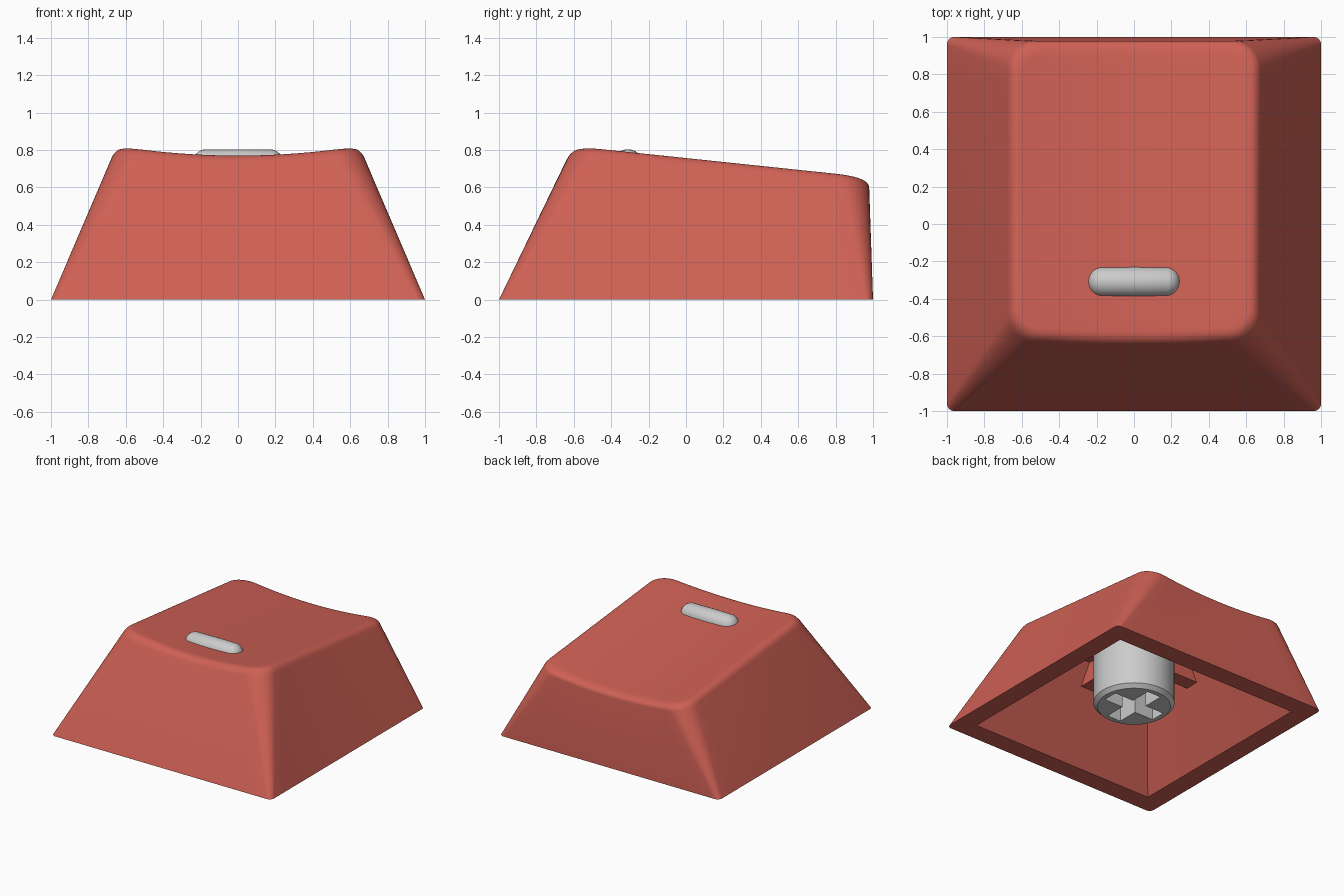
import bpy, bmesh, math

if "Cube" in bpy.data.objects:
    bpy.data.objects.remove(bpy.data.objects["Cube"])

red = bpy.data.materials.new("red_plastic")
red.diffuse_color = (0.62, 0.118, 0.09, 1)
red.use_nodes = True
red.node_tree.nodes["Principled BSDF"].inputs["Base Color"].default_value = red.diffuse_color


def finish(name, bm, mat=None, angle=30):
    bmesh.ops.remove_doubles(bm, verts=bm.verts, dist=1e-5)
    bmesh.ops.recalc_face_normals(bm, faces=bm.faces)
    me = bpy.data.meshes.new(name)
    bm.to_mesh(me)
    bm.free()
    ob = bpy.data.objects.new(name, me)
    bpy.context.collection.objects.link(ob)
    if mat:
        me.materials.append(mat)
    bpy.ops.object.select_all(action='DESELECT')
    ob.select_set(True)
    bpy.context.view_layer.objects.active = ob
    if angle:
        bpy.ops.object.shade_smooth_by_angle(angle=math.radians(angle))
    return ob


def rounded_rect(hx, y0, y1, r, arc=8, edge=16):
    """Outline points, always the same count, so rings can be bridged."""
    corners = [(hx - r, y1 - r, 0), (-hx + r, y1 - r, 90),
               (-hx + r, y0 + r, 180), (hx - r, y0 + r, 270)]
    pts = []
    for cx, cy, a0 in corners:
        for i in range(arc + 1):
            a = math.radians(a0 + 90 * i / arc)
            pts.append((cx + r * math.cos(a), cy + r * math.sin(a)))
    out = []
    for k in range(4):
        out += pts[k * (arc + 1):(k + 1) * (arc + 1)]
        a, b = out[-1], pts[((k + 1) * (arc + 1)) % len(pts)]
        out += [(a[0] + (b[0] - a[0]) * i / edge, a[1] + (b[1] - a[1]) * i / edge)
                for i in range(1, edge)]
    return out


def drop(x):
    return 0.047 * (1 - (x / 0.61) ** 2)


def top_point(x, y):
    # tilted, dished top; the front edge follows the sloping front wall
    if y < 0:
        y -= 0.487 * drop(x) * (y / 0.6) ** 4
    return (x, y, 0.757 - 0.105 * y - drop(x))


def ceiling(y):
    return 0.615 - 0.11 * y


# Cap shell: cavity, rim, walls, rounded upper edge and dished top
base = [(x, y, 0) for x, y in rounded_rect(1, -1, 1, 0.04)]
sharp = [top_point(*p) for p in rounded_rect(0.653, -0.602, 0.978, 0.15)]
flat = rounded_rect(0.603, -0.552, 0.9, 0.1)
inset = [top_point(*p) for p in flat]
rings = [[(x, y, ceiling(y)) for x, y in rounded_rect(0.51, -0.45, 0.83, 0)],
         [(x, y, 0) for x, y in rounded_rect(0.842, -0.842, 0.842, 0)],
         base]
for i in range(8):
    t = i / 7
    ring = []
    for b, s, n in zip(base, sharp, inset):
        w = [s[k] + (b[k] - s[k]) * 0.065 for k in range(3)]
        ring.append([(1 - t) ** 2 * w[k] + 2 * t * (1 - t) * s[k] + t * t * n[k]
                     for k in range(3)])
    rings.append(ring)
for i in range(1, 12):
    f = 1 - i / 12
    rings.append([top_point(x * f, 0.18 + (y - 0.18) * f) for x, y in flat])

bm = bmesh.new()
loops = [[bm.verts.new(p) for p in r] for r in rings]
n = len(base)
for a, b in zip(loops, loops[1:]):
    for i in range(n):
        j = (i + 1) % n
        bm.faces.new((a[i], a[j], b[j], b[i]))
bm.faces.new(loops[0])
tip = bm.verts.new(top_point(0, 0.18))
for i in range(n):
    bm.faces.new((loops[-1][i], loops[-1][(i + 1) % n], tip))
finish("cap_shell", bm, red)


# Ribs under the ceiling, joining the stem to the walls
def prism(name, profile, place, mat=None):
    bm = bmesh.new()
    sides = [[bm.verts.new(place(u, v, s)) for u, v in profile] for s in (0, 1)]
    for f in sides:
        bm.faces.new(f)
    m = len(profile)
    for i in range(m):
        j = (i + 1) % m
        bm.faces.new((sides[0][i], sides[0][j], sides[1][j], sides[1][i]))
    return finish(name, bm, mat, None)


prism("side_ribs", [(-0.62, 0.5), (0.62, 0.5), (0.55, 0.63), (-0.55, 0.63)],
      lambda u, v, s: (u, 0.12 * s - 0.06, v), red)
prism("front_back_ribs", [(-0.57, 0.5), (0.85, 0.5), (0.85, 0.54), (-0.47, 0.68)],
      lambda u, v, s: (0.12 * s - 0.06, u, v), red)

# Stem: chamfered post with a cross-shaped socket
bm = bmesh.new()
seg = 64
loops = []
for r, z in [(0.275, 0.105), (0.305, 0.135), (0.305, 0.655)]:
    loops.append([bm.verts.new((r * math.cos(2 * math.pi * i / seg),
                                r * math.sin(2 * math.pi * i / seg), z))
                  for i in range(seg)])
for a, b in zip(loops, loops[1:]):
    for i in range(seg):
        j = (i + 1) % seg
        bm.faces.new((a[i], a[j], b[j], b[i]))
bm.faces.new(loops[0])
bm.faces.new(loops[-1])
stem = finish("stem", bm, None, None)

L, W = 0.235, 0.062
quarter = [(L, -W), (L, W), (W, W)]
cross = []
for k in range(4):
    c, s = round(math.cos(k * math.pi / 2)), round(math.sin(k * math.pi / 2))
    cross += [(x * c - y * s, x * s + y * c) for x, y in quarter]
cutter = prism("socket_cutter", cross, lambda u, v, s: (u, v, 0.05 + 0.47 * s))
cutter.hide_render = True
cut = stem.modifiers.new("socket", 'BOOLEAN')
cut.operation = 'DIFFERENCE'
cut.solver = 'EXACT'
cut.object = cutter
bpy.context.view_layer.objects.active = stem
bpy.ops.object.modifier_apply(modifier=cut.name)
bpy.data.objects.remove(cutter)
bpy.ops.object.select_all(action='DESELECT')
stem.select_set(True)
bpy.ops.object.shade_smooth_by_angle(angle=math.radians(30))

# Homing bar: capsule half sunk in the dish
bm = bmesh.new()
bmesh.ops.create_uvsphere(bm, u_segments=32, v_segments=16, radius=0.08)
for v in bm.verts:
    x, y, z = v.co
    # poles along x, halves pulled apart to make the straight middle
    v.co = (z + (0.167 if z > 1e-4 else -0.167 if z < -1e-4 else 0), y - 0.31, 0.724 + x)
finish("homing_bar", bm)
